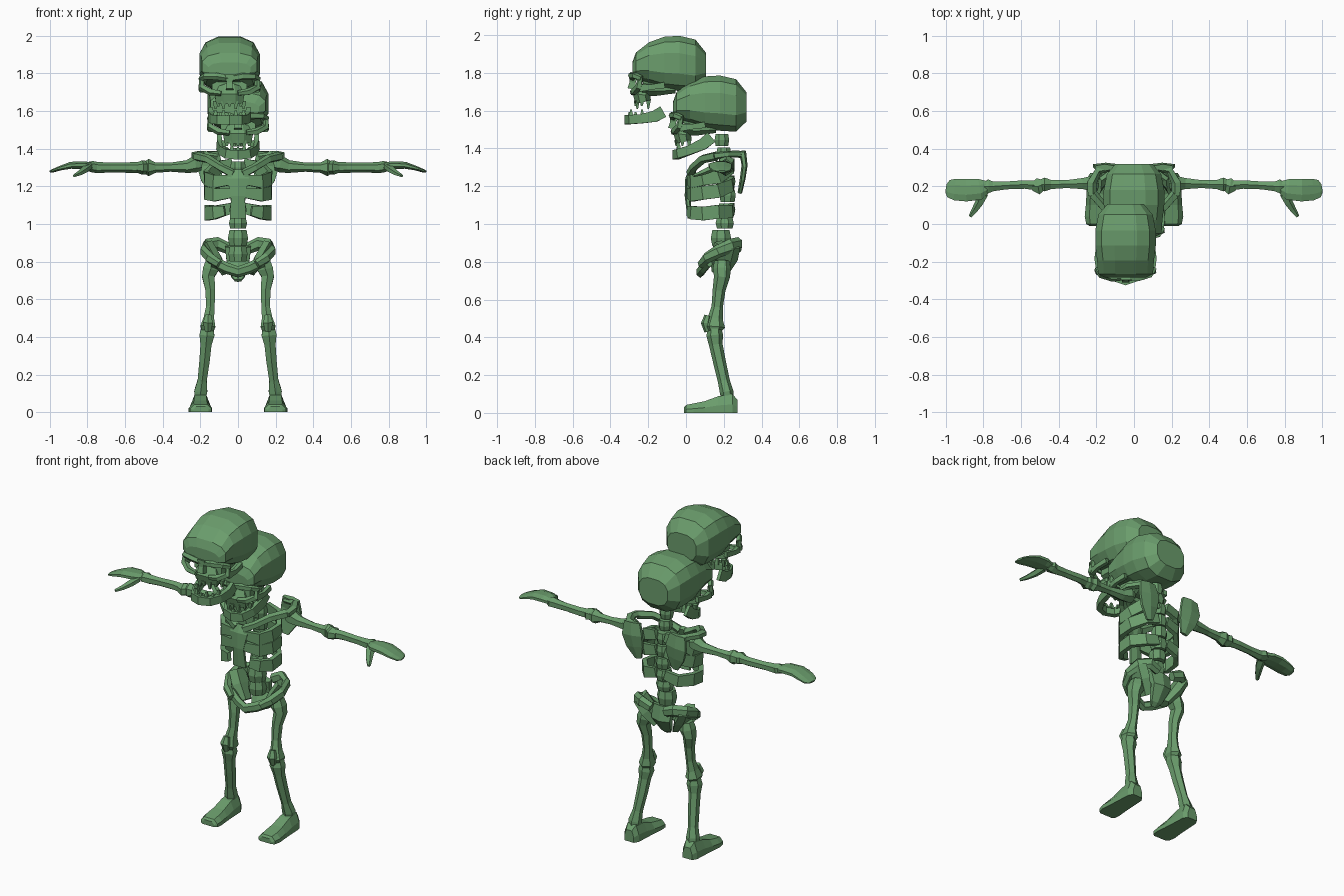
import bpy, bmesh, math
from mathutils import Vector

bone = bpy.data.materials.new("green_bone")
bone.diffuse_color = (0.145, 0.335, 0.15, 1)


def make(name, bm):
    bmesh.ops.recalc_face_normals(bm, faces=bm.faces)
    me = bpy.data.meshes.new(name)
    bm.to_mesh(me)
    bm.free()
    me.materials.append(bone)
    ob = bpy.data.objects.new(name, me)
    bpy.context.collection.objects.link(ob)
    return ob


def skin(name, rings):
    """Loft through rings of points and cap both ends."""
    bm = bmesh.new()
    rows = [[bm.verts.new(p) for p in r] for r in rings]
    n = len(rows[0])
    for a, b in zip(rows, rows[1:]):
        for i in range(n):
            j = (i + 1) % n
            bm.faces.new((a[i], a[j], b[j], b[i]))
    bm.faces.new(rows[0])
    bm.faces.new(rows[-1])
    return make(name, bm)


def tube(name, pts, radii, n=6, ref=(0, 0, 1), s=1):
    """Sweep an n-gon; radii are (sideways, along ref). s=-1 mirrors in x."""
    P, ref = [Vector(p) for p in pts], Vector(ref)
    rings = []
    for i, p in enumerate(P):
        t = (P[min(i + 1, len(P) - 1)] - P[max(i - 1, 0)]).normalized()
        side = t.cross(ref).normalized()
        up = side.cross(t)
        a, b = radii[i] if isinstance(radii[i], tuple) else (radii[i], radii[i])
        k = math.sqrt(2) if n == 4 else 1
        ring = []
        for j in range(n):
            w = 2 * math.pi * (j + 0.5) / n
            v = p + side * (a * k * math.cos(w)) + up * (b * k * math.sin(w))
            ring.append((v.x * s, v.y, v.z))
        rings.append(ring)
    return skin(name, rings)


def spow(v, e):
    return math.copysign(abs(v) ** e, v)


def teeth(name, ox, oy, base, tip):
    """Row of pointed teeth around a dental arch."""
    bm = bmesh.new()
    for k in range(-3, 4):
        w = math.radians(k * 25)
        x, y = ox + 0.078 * math.sin(w), oy + 0.09 * (1 - math.cos(w))
        zt = tip if k % 2 else base + (tip - base) * 0.7
        q = [bm.verts.new((x + dx, y + dy, base)) for dx, dy in
             ((-.014, -.01), (.014, -.01), (.014, .014), (-.014, .014))]
        r = [bm.verts.new((x + dx, y + dy, zt)) for dx, dy in
             ((-.005, -.004), (.005, -.004), (.005, .005), (-.005, .005))]
        bm.faces.new(q)
        bm.faces.new(r)
        for i in range(4):
            j = (i + 1) % 4
            bm.faces.new((q[i], q[j], r[j], r[i]))
    return make(name, bm)


def skull(tag, off, jaw_dy, jaw_dz, slope):
    ox, oy, oz = off

    def at(pts):
        return [(x + ox, y + oy, z + oz) for x, y, z in pts]

    # cranium: (y, bottom, top, half width)
    rings = []
    for y, lo, hi, w in ((-.068, 1.57, 1.65, .115), (-.05, 1.555, 1.70, .15),
                         (.02, 1.53, 1.755, .155), (.10, 1.50, 1.785, .165),
                         (.18, 1.49, 1.79, .165), (.265, 1.485, 1.77, .148),
                         (.32, 1.54, 1.70, .10)):
        ring = []
        for j in range(12):
            t = 2 * math.pi * (j + .5) / 12
            ring.append((w * spow(math.cos(t), .75), y,
                         (lo + hi) / 2 + (hi - lo) / 2 * spow(math.sin(t), .75)))
        rings.append(at(ring))
    skin(tag + "_cranium", rings)
    # skull base behind the eye sockets
    tube(tag + "_skull_base", at([(0, -.015, 1.515), (0, .06, 1.51), (0, .16, 1.51)]),
         [(.10, .05), (.10, .045), (.08, .03)], 8)
    # upper jaw
    tube(tag + "_upper_jaw", at([(0, .0, 1.515), (0, -.02, 1.475), (0, -.012, 1.435)]),
         [(.06, .05), (.085, .052), (.078, .045)], 8, (0, 1, 0))
    teeth(tag + "_upper_teeth", ox, oy - .052, 1.445 + oz, 1.40 + oz)
    # nose bridge
    tube(tag + "_nose_bridge", at([(0, -.06, 1.58), (0, -.068, 1.54), (0, -.075, 1.505)]),
         [.024, .016, .02], 4, (0, 1, 0))
    for s, side in ((1, "right"), (-1, "left")):
        def sd(pts):
            return at([(x * s, y, z) for x, y, z in pts])
        # brow, cheekbone and cheek arch frame the sockets
        tube(f"{tag}_brow_{side}", sd([(0, -.066, 1.562), (.07, -.072, 1.575), (.13, -.055, 1.575),
                                       (.153, -.02, 1.56)]), [.017, .02, .018, .016], 5)
        tube(f"{tag}_cheekbone_{side}", sd([(.148, -.025, 1.565), (.148, -.035, 1.515), (.10, -.06, 1.492),
                                            (.045, -.068, 1.485)]), [.014, .02, .02, .014], 5, (0, 1, 0))
        tube(f"{tag}_cheek_arch_{side}", sd([(.145, -.03, 1.51), (.155, .03, 1.515), (.145, .10, 1.525)]),
             [(.012, .02), (.01, .014), (.012, .016)], 4)
    # lower jaw: horseshoe with raised rear ends
    half = [(.10, .095, 1.385), (.10, .05, 1.36), (.085, -.02, 1.347), (.055, -.075, 1.343)]
    path = half + [(0, -.094, 1.343)] + [(-x, y, z) for x, y, z in half[::-1]]
    path = [(x, y + jaw_dy, z + jaw_dz + slope * (y + .09)) for x, y, z in path]
    r = [(.01, .032), (.014, .03), (.015, .024), (.017, .024)]
    tube(tag + "_lower_jaw", at(path), r + [(.017, .025)] + r[::-1], 4)
    teeth(tag + "_lower_teeth", ox, oy + jaw_dy - .085, 1.355 + oz + jaw_dz, 1.395 + oz + jaw_dz)


skull("lower", (0, 0, 0), .04, .025, .27)
skull("upper", (-.045, -.215, .21), 0, 0, 0)

# spine: (y, z, radius, half height)
for i, (y, z, r, h) in enumerate(((.19, 1.445, .042, .032), (.20, 1.375, .042, .03), (.215, 1.30, .045, .033),
                                  (.22, 1.225, .045, .033), (.22, 1.15, .047, .033), (.215, 1.075, .05, .033),
                                  (.205, 1.005, .052, .03), (.185, .925, .058, .042), (.19, .84, .055, .04))):
    tube(f"vertebra_{i + 1}", [(0, y, z - h), (0, y, z), (0, y, z + h)],
         [(r * .85, r * .85), (r, r), (r * .85, r * .85)], 8, (0, 1, 0))

# breastbone
tube("breastbone", [(0, .03, 1.285), (0, .012, 1.24), (0, .008, 1.15), (0, .02, 1.03)],
     [(.05, .014), (.068, .016), (.042, .015), (.05, .012)], 6, (0, 1, 0))

# pelvis centre and tailbone
tube("sacrum", [(0, .22, .88), (0, .235, .80), (0, .19, .72), (0, .17, .70)],
     [(.08, .03), (.07, .03), (.04, .022), (.02, .012)], 6, (0, 1, 0))
tube("pelvis_front", [(-.13, .12, .80), (-.06, .09, .765), (0, .075, .745), (.06, .09, .765), (.13, .12, .80)],
     [(.022, .03), (.022, .03), (.022, .03), (.022, .03), (.022, .03)], 6)

for s, side in ((1, "right"), (-1, "left")):
    def part(name, pts, radii, n=6, ref=(0, 0, 1)):
        tube(f"{name}_{side}", pts, radii, n, ref, s)

    # ribs: front height, middle height, back height, front x
    for i, (f, m, b, fx) in enumerate(((1.225, 1.24, 1.32, .03), (1.155, 1.165, 1.225, .03),
                                       (1.06, 1.055, 1.085, .07))):
        part(f"rib_{i + 1}", [(.03, .245, b), (.11, .235, b - .02), (.165, .17, m + .01), (.165, .09, m),
                              (.125, .035, f), (fx, .015, f + .01)],
             [(.012, .028), (.014, .034), (.014, .036), (.014, .036), (.014, .035), (.012, .025)], 4)
    # collar bone, shoulder ridge and shoulder blade
    part("collar_bone", [(.025, .025, 1.265), (.09, .04, 1.30), (.16, .09, 1.345), (.22, .16, 1.36)],
         [.026, .022, .024, .026], 5)
    part("shoulder_ridge", [(.225, .15, 1.36), (.225, .22, 1.37), (.19, .285, 1.37), (.11, .30, 1.36)],
         [(.025, .02), (.028, .018), (.022, .02), (.015, .018)], 5)
    part("shoulder_blade", [(.155, .30, 1.385), (.15, .31, 1.31), (.14, .30, 1.24), (.125, .285, 1.165)],
         [(.06, .018), (.078, .016), (.065, .015), (.025, .012)], 6, (0, 1, 0))
    # arm bones
    part("upper_arm", [(.19, .215, 1.315), (.225, .215, 1.32), (.27, .215, 1.305), (.36, .212, 1.302),
                       (.44, .21, 1.30), (.475, .21, 1.30), (.50, .21, 1.30)],
         [.03, .046, .034, .024, .028, (.042, .046), .03])
    part("elbow", [(.485, .21, 1.30), (.51, .20, 1.30), (.54, .20, 1.30)], [.035, (.05, .038), .026])
    part("forearm", [(.52, .205, 1.30), (.58, .21, 1.30), (.68, .205, 1.30), (.75, .20, 1.30), (.775, .20, 1.305),
                     (.80, .20, 1.305)], [.03, (.026, .028), (.024, .026), (.03, .03), (.042, .03), .024])
    # hand and thumb
    part("hand", [(.77, .20, 1.305), (.82, .185, 1.313), (.89, .18, 1.312), (.95, .183, 1.295), (.985, .188, 1.282),
                  (.998, .19, 1.278)],
         [(.03, .02), (.06, .022), (.065, .02), (.062, .012), (.05, .009), (.025, .006)], 8)
    part("thumb", [(.80, .16, 1.305), (.82, .115, 1.285), (.845, .075, 1.268), (.87, .04, 1.256)],
         [(.03, .018), (.024, .018), (.018, .013), (.01, .008)], 5)
    # hip wing
    part("hip_wing", [(.05, .27, .87), (.11, .275, .895), (.165, .24, .885), (.18, .17, .855), (.15, .11, .82),
                      (.10, .08, .785)],
         [(.025, .03), (.026, .036), (.022, .038), (.022, .034), (.025, .03), (.02, .024)], 6)
    part("hip_bowl", [(.16, .22, .89), (.12, .20, .82), (.07, .18, .74)],
         [(.035, .07), (.035, .075), (.022, .045)], 6, (0, 1, 0))
    # leg bones
    part("thigh", [(.14, .19, .805), (.145, .19, .76), (.158, .19, .72), (.147, .175, .65), (.147, .165, .56),
                   (.155, .155, .50), (.16, .15, .455), (.16, .15, .43)],
         [(.035, .04), (.048, .048), (.038, .042), (.03, .034), (.026, .03), (.032, .04), (.046, .056), .035],
         6, (0, 1, 0))
    part("kneecap", [(.158, .115, .515), (.16, .103, .475), (.16, .115, .43)], [.018, (.03, .024), .018],
         6, (0, 1, 0))
    part("shin", [(.163, .152, .45), (.165, .152, .41), (.17, .158, .36), (.177, .175, .28), (.19, .20, .17),
                  (.198, .215, .11), (.20, .22, .075)],
         [.036, (.046, .044), (.034, .036), (.032, .034), (.028, .032), (.04, .036), .034], 6, (0, 1, 0))
    # foot: heel to toe, flat sole
    rings = []
    for y, x, w, h in ((.272, .20, .032, .07), (.245, .20, .048, .10), (.17, .20, .052, .088),
                       (.10, .20, .056, .062), (.04, .20, .062, .05), (.0, .198, .056, .042), (-.01, .197, .04, .03)):
        rings.append([(s * (x + u * w), y, v * h) for u, v in
                      ((-1, 0), (1, 0), (1, .45), (.6, 1), (-.6, 1), (-1, .45))])
    skin(f"foot_{side}", rings)
